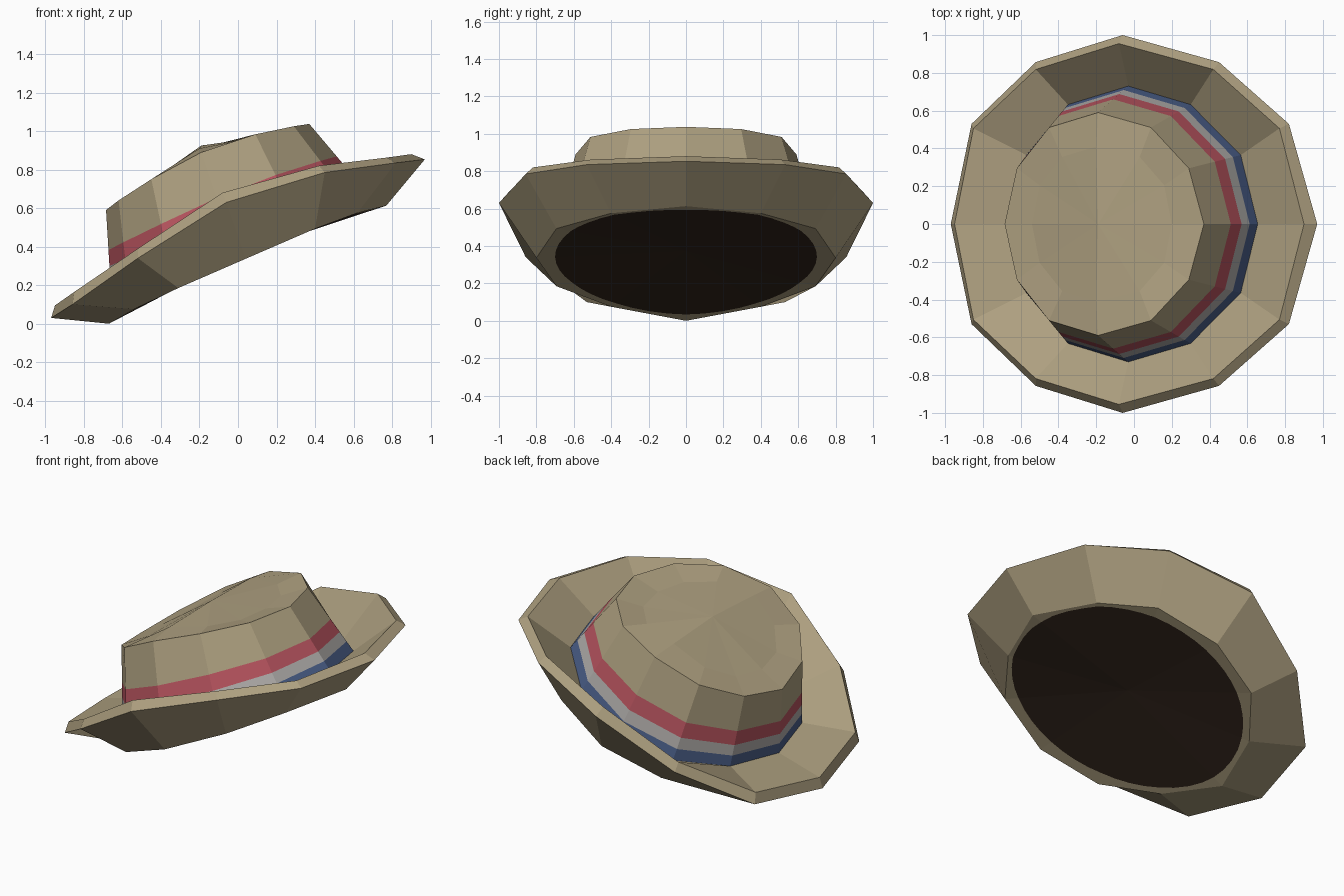
import bpy, math
from mathutils import Vector

if "Cube" in bpy.data.objects:
    bpy.data.objects.remove(bpy.data.objects["Cube"])


def srgb(r, g, b):
    return [((c / 255 + 0.055) / 1.055) ** 2.4 for c in (r, g, b)] + [1.0]


def material(name, rgb):
    m = bpy.data.materials.new(name)
    m.diffuse_color = srgb(*rgb)
    m.use_nodes = True
    m.node_tree.nodes["Principled BSDF"].inputs["Base Color"].default_value = m.diffuse_color
    return m


TAN = material("tan felt", (174, 160, 128))
RED = material("red stripe", (184, 84, 95))
PALE = material("pale grey stripe", (176, 173, 170))
BLUE = material("blue stripe", (75, 95, 137))
DARK = material("dark lining", (50, 37, 28))


def ring(xz, ry, s1=.5, s2=.866):
    """12-sided mirrored ring from 7 (x, z) pairs running right to left."""
    ys = (0, s1, s2, 1, s2, s1, 0)
    half = [Vector((x, ry * y, z)) for (x, z), y in zip(xz, ys)]
    return half + [Vector((p.x, -p.y, p.z)) for p in half[5:0:-1]]


def build(name, rings, mats, band_mats=None, cap=None):
    """Loft a list of equal rings, optionally closing the last with a fan."""
    n = len(rings[0])
    verts = [p for r in rings for p in r]
    faces, idx = [], []
    for k in range(len(rings) - 1):
        for i in range(n):
            j = (i + 1) % n
            faces.append((k * n + i, k * n + j, (k + 1) * n + j, (k + 1) * n + i))
            idx.append(band_mats[k] if band_mats else 0)
    if cap is not None:
        base = (len(rings) - 1) * n
        verts.append(Vector(cap))
        for i in range(n):
            faces.append((base + i, base + (i + 1) % n, len(verts) - 1))
            idx.append(0)
    me = bpy.data.meshes.new(name)
    me.from_pydata(verts, [], faces)
    for m in mats:
        me.materials.append(m)
    for p, i in zip(me.polygons, idx):
        p.material_index = i
    me.update()
    ob = bpy.data.objects.new(name, me)
    bpy.context.collection.objects.link(ob)
    return ob


# Ring profiles, right to left
bottom = ring([(.77, .613), (.62, .575), (.40, .493), (.04, .337), (-.31, .185), (-.54, .075), (-.67, 0)], .80)
outer = ring([(.97, .853), (.82, .835), (.45, .785), (-.06, .63), (-.52, .34), (-.86, .10), (-.97, .03)], 1.0, .53, .857)
lip = ring([(.90, .88), (.77, .862), (.42, .82), (-.08, .68), (-.52, .39), (-.85, .165), (-.95, .095)], .955, .53, .857)
base = ring([(.655, .70), (.565, .665), (.30, .56), (-.03, .415), (-.35, .285), (-.57, .205), (-.66, .175)], .73)
top = ring([(.37, 1.037), (.29, 1.025), (.09, .983), (-.19, .89), (-.45, .75), (-.62, .64), (-.685, .59)], .59)
swell = ring([(.20, .98), (.16, .973), (.03, .955), (-.20, .91), (-.38, .785), (-.50, .70), (-.54, .68)], .41)

# Brim: outside, rim edge and upper side
build("brim", [bottom, outer, lip, base], [TAN])

# Crown with three-stripe band and gently swelling top
levels = [base] + [[b.lerp(t, f) for b, t in zip(base, top)] for f in (.15, .30, .50)] + [top, swell]
build("crown", levels, [TAN, RED, PALE, BLUE], [3, 2, 1, 0, 0], (-.19, 0, .925))

# Underside: tan margin around a dark oval opening
centre = Vector((.05, 0, .375))
edge, oval = [], []
for i in range(12):
    for f in (0, .25, .5, .75):
        p = bottom[i].lerp(bottom[(i + 1) % 12], f)
        d = p - centre
        edge.append(p)
        oval.append(centre + d * min(.97, 1 / math.hypot(d.x / .655, d.y / .70)))
build("under_margin", [list(reversed(edge)), list(reversed(oval))], [TAN])
build("lining", [list(reversed(oval))], [DARK], cap=centre)
